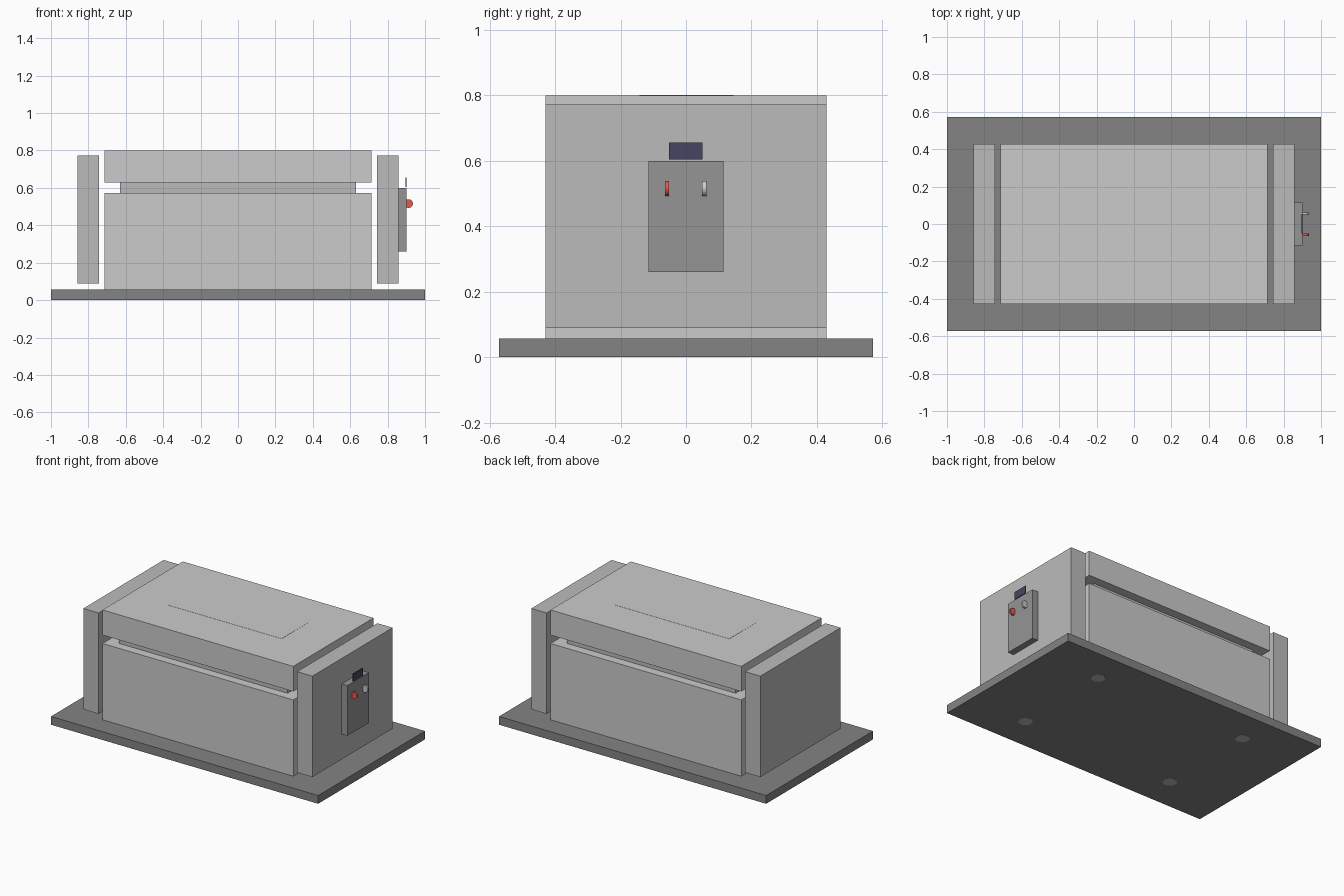
import bpy
import math

if "Cube" in bpy.data.objects:
    bpy.data.objects.remove(bpy.data.objects["Cube"])


def material(name, rgb):
    m = bpy.data.materials.new(name)
    m.diffuse_color = (*rgb, 1)
    m.use_nodes = True
    m.node_tree.nodes["Principled BSDF"].inputs["Base Color"].default_value = m.diffuse_color
    return m


def box(name, x, y, z, mat=None):
    """Box spanning the (min, max) pairs x, y and z."""
    bpy.ops.mesh.primitive_cube_add(size=1, location=[sum(r) / 2 for r in (x, y, z)])
    ob = bpy.context.object
    ob.name = name
    ob.scale = [r[1] - r[0] for r in (x, y, z)]
    bpy.ops.object.transform_apply(location=False, rotation=False, scale=True)
    if mat:
        ob.data.materials.append(mat)
    return ob


def disc(name, loc, radius, depth, rot=(0, 0, 0), mat=None):
    bpy.ops.mesh.primitive_cylinder_add(vertices=32, radius=radius, depth=depth,
                                        location=loc, rotation=rot)
    ob = bpy.context.object
    ob.name = name
    bpy.ops.object.shade_smooth_by_angle(angle=math.radians(40))
    if mat:
        ob.data.materials.append(mat)
    return ob


light = material("light_grey", (0.62, 0.62, 0.62))
mid = material("mid_grey", (0.5, 0.5, 0.5))
dark = material("dark_grey", (0.23, 0.23, 0.23))
panel = material("panel_grey", (0.3, 0.3, 0.3))
navy = material("screen_navy", (0.06, 0.06, 0.12))
red = material("red", (0.75, 0.1, 0.08))
steel = material("steel", (0.7, 0.7, 0.7))

# Floor plate and flush feet
box("base_plate", (-1, 1), (-0.571, 0.571), (0.001, 0.057), dark)
for sx in (-1, 1):
    for sy in (-1, 1):
        disc("foot", (sx * 0.571, sy * 0.343, 0.02), 0.043, 0.04, mat=mid)

# Main body, recessed neck and lid with its top plate
W, D = 0.714, 0.429
box("lower_body", (-W, W), (-D, D), (0.03, 0.573), light)
box("neck", (-0.63, 0.63), (-0.37, 0.37), (0.56, 0.64), mid)
box("lid", (-W, W), (-D, D), (0.63, 0.8), light)
box("lid_plate", (-0.426, 0.426), (-0.142, 0.145), (0.78, 0.801), light)

# Free-standing end panels
for name, s in (("left_end_panel", -1), ("right_end_panel", 1)):
    box(name, sorted((s * 0.743, s * 0.857)), (-D, D), (0.089, 0.772), mid)

# Control box with display and two buttons
box("control_box", (0.85, 0.9), (-0.115, 0.115), (0.26, 0.6), panel)
box("display", (0.895, 0.9), (-0.052, 0.05), (0.604, 0.656), navy)
for name, y, mat in (("red_button", -0.058, red), ("steel_button", 0.056, steel)):
    disc(name, (0.912, y, 0.516), 0.023, 0.013, (math.pi / 2, 0, 0), mat)
